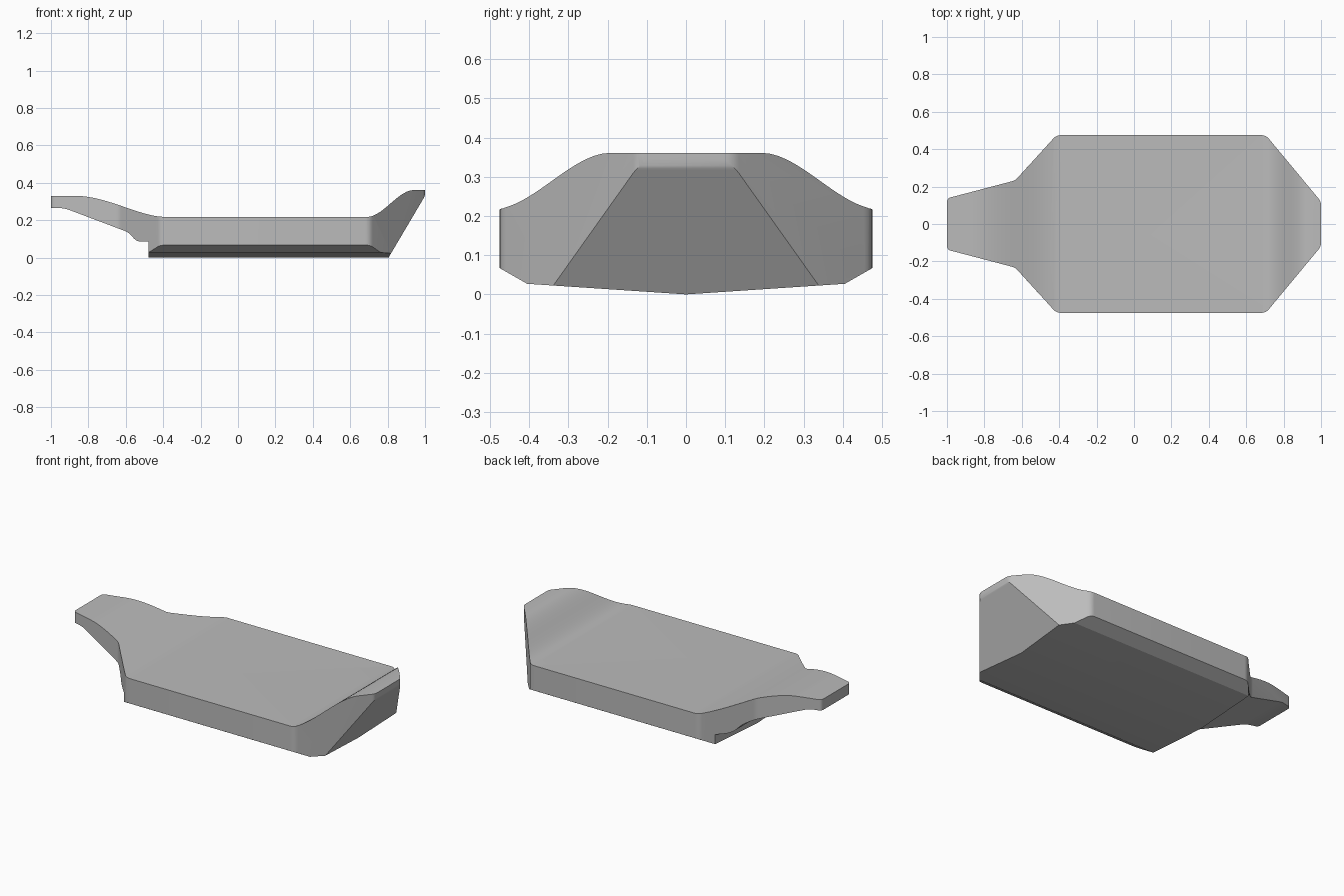
import bpy, bmesh, math
from mathutils import Vector

cube = bpy.data.objects.get("Cube")
if cube:
    bpy.data.objects.remove(cube, do_unlink=True)

hull_grey = bpy.data.materials.new("hull_grey")
hull_grey.use_nodes = True
GREY = (0.5, 0.5, 0.5, 1)
hull_grey.diffuse_color = GREY
hull_grey.node_tree.nodes["Principled BSDF"].inputs["Base Color"].default_value = GREY


def rounded(corners, steps=5):
    """Outline from (a, b, radius) corners, softened where radius > 0."""
    out = []
    for i, (a, b, r) in enumerate(corners):
        p = Vector((a, b))
        if r == 0:
            out.append(p)
            continue
        before = Vector(corners[i - 1][:2])
        after = Vector(corners[(i + 1) % len(corners)][:2])
        s = p + (before - p).normalized() * r
        e = p + (after - p).normalized() * r
        for k in range(steps + 1):
            t = k / steps
            out.append(s * (1 - t) ** 2 + p * 2 * t * (1 - t) + e * t * t)
    return out


def prism(name, outline, place, low, high):
    """Extrude a flat outline between two depths."""
    bm = bmesh.new()
    rings = [[bm.verts.new(place(p[0], p[1], d)) for p in outline] for d in (low, high)]
    n = len(outline)
    bm.faces.new(rings[0])
    bm.faces.new(rings[1])
    for i in range(n):
        j = (i + 1) % n
        bm.faces.new((rings[0][i], rings[0][j], rings[1][j], rings[1][i]))
    bmesh.ops.recalc_face_normals(bm, faces=bm.faces)
    mesh = bpy.data.meshes.new(name)
    bm.to_mesh(mesh)
    bm.free()
    mesh.materials.append(hull_grey)
    obj = bpy.data.objects.new(name, mesh)
    bpy.context.collection.objects.link(obj)
    return obj


def sweep(x0, z0, x1, z1, power=1, steps=14):
    """S-shaped rise of the deck line, with level ends."""
    pts = []
    for k in range(steps + 1):
        t = k / steps
        u = t ** power
        pts.append((x0 + (x1 - x0) * t, z0 + (z1 - z0) * u * u * (3 - 2 * u), 0))
    return pts


# Side profile: raised prow, level deck, long overhang and stepped underside
deck = sweep(-0.39, 0.217, -0.87, 0.33, 0.92)
prow = sweep(0.94, 0.361, 0.69, 0.217)
underside = [(-1, 0.33, 0), (-1, 0.265, 0), (-0.93, 0.265, 0.03), (-0.58, 0.133, 0.03),
             (-0.545, 0.085, 0.03), (-0.478, 0.085, 0), (-0.478, -0.1, 0)]
stem = [(0.746, -0.1, 0), (1, 0.33, 0.015), (1, 0.361, 0)]
hull = prism("hull", rounded(prow + deck + underside + stem),
             lambda a, b, d: (a, d, b), -1, 1)

# Deck plan: broad middle tapering to both ends
half_plan = [(1, 0.12, 0.02), (0.705, 0.475, 0.025), (-0.415, 0.475, 0.025),
             (-0.635, 0.233, 0.02), (-1, 0.137, 0.02)]
plan = half_plan + [(x, -y, r) for x, y, r in reversed(half_plan)]
plan_cutter = prism("plan_cutter", rounded(plan), lambda a, b, d: (a, b, d), -0.5, 1)

# Cross-section: shallow V bottom with angled chines
half_section = [(0.405, 0.027, 0), (0.475, 0.067, 0), (0.6, 0.14, 0), (0.6, 0.8, 0)]
section = [(0, 0, 0)] + half_section + [(-y, z, r) for y, z, r in reversed(half_section)]
section_cutter = prism("section_cutter", rounded(section), lambda a, b, d: (d, a, b), -2, 2)

bpy.ops.object.select_all(action="DESELECT")
hull.select_set(True)
bpy.context.view_layer.objects.active = hull
for cutter in (plan_cutter, section_cutter):
    cutter.hide_render = True
    mod = hull.modifiers.new("shape", "BOOLEAN")
    mod.operation = "INTERSECT"
    mod.solver = "EXACT"
    mod.object = cutter
    bpy.ops.object.modifier_apply(modifier=mod.name)
    bpy.data.objects.remove(cutter, do_unlink=True)

bpy.ops.object.shade_smooth_by_angle(angle=math.radians(25))
